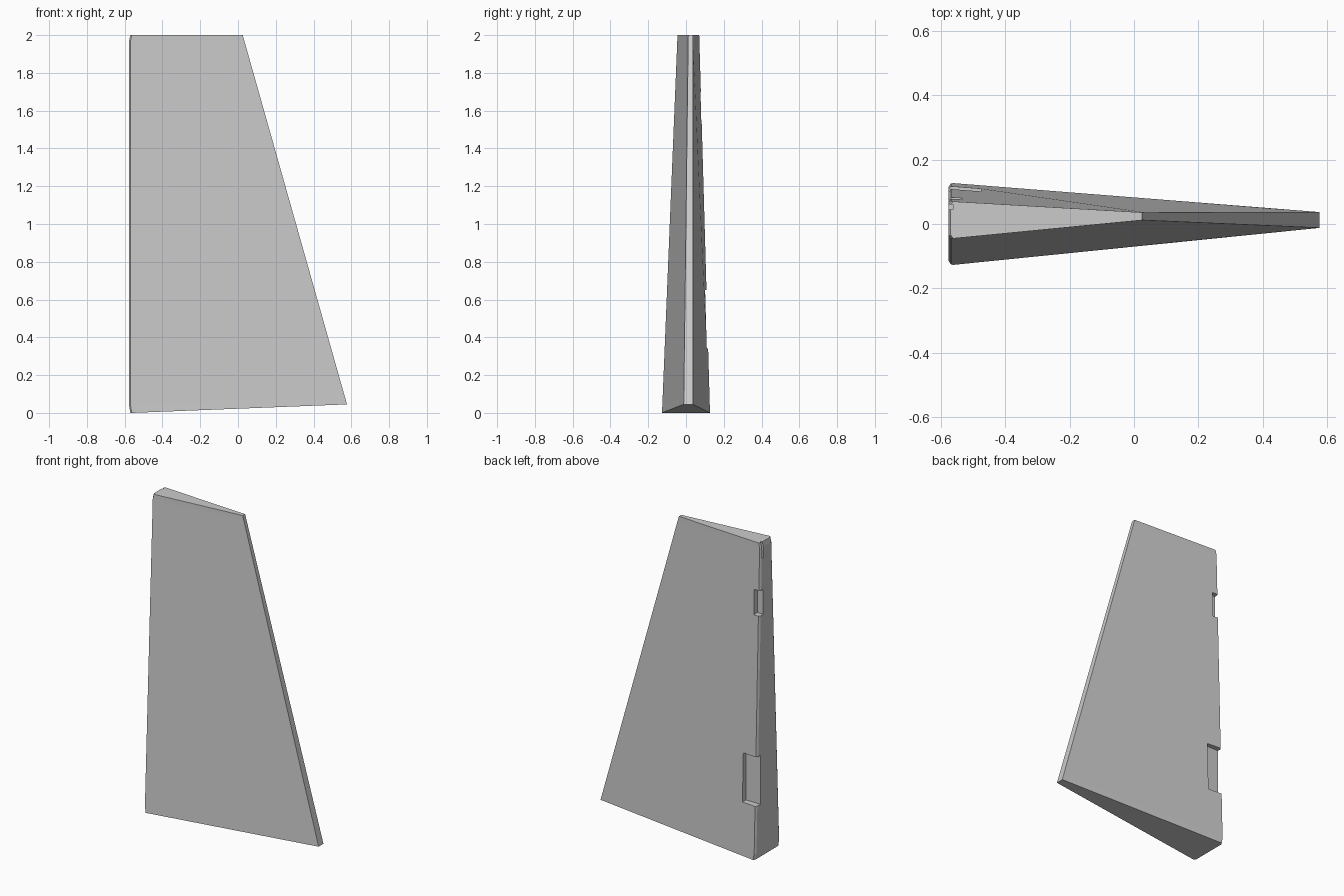
import bpy, bmesh
from mathutils import Vector

if "Cube" in bpy.data.objects:
    bpy.data.objects.remove(bpy.data.objects["Cube"], do_unlink=True)

grey = bpy.data.materials.new("plain grey")
colour = (0.6, 0.6, 0.6, 1)
grey.diffuse_color = colour
grey.use_nodes = True
grey.node_tree.nodes["Principled BSDF"].inputs["Base Color"].default_value = colour


def make_object(name, bm):
    bmesh.ops.recalc_face_normals(bm, faces=bm.faces)
    mesh = bpy.data.meshes.new(name)
    bm.to_mesh(mesh)
    bm.free()
    mesh.materials.append(grey)
    obj = bpy.data.objects.new(name, mesh)
    bpy.context.collection.objects.link(obj)
    return obj


def section(front, back, tail, tail_front, tail_back, z_lead, z_tail, nose=-0.578):
    """Wedge outline with softened corners along the thick edge."""
    c = 0.008
    return [Vector(p) for p in (
        (tail, tail_front, z_tail), (tail, tail_back, z_tail),
        (nose + c, back, z_lead), (nose, back - 1.5 * c, z_lead),
        (nose, front + 1.5 * c, z_lead), (nose + c, front, z_lead))]


# Tapered fin: loft from the slanted foot to the flat tip
bm = bmesh.new()
foot = section(-0.127, 0.127, 0.577, -0.012, 0.037, 0.0, 0.045, nose=-0.57)
tip = section(-0.045, 0.07, 0.025, 0.012, 0.036, 2.0, 2.0, nose=-0.57)
rings = [foot]
for t in (0.02, 0.985):
    ring = [a.lerp(b, t) for a, b in zip(foot, tip)]
    for p in ring[2:]:
        p.x -= 0.007
    rings.append(ring)
rings.append(tip)
loops = [[bm.verts.new(p) for p in ring] for ring in rings]
for low, high in zip(loops, loops[1:]):
    for i in range(len(low)):
        j = (i + 1) % len(low)
        bm.faces.new((low[i], low[j], high[j], high[i]))
bm.faces.new(loops[0])
bm.faces.new(loops[-1])
fin = make_object("fin", bm)

# Hinge recesses and tip slit along the thick back corner
cuts = {
    "lower_recess": ((-0.7, 0.075, 0.34), (-0.475, 0.3, 0.65)),
    "upper_recess": ((-0.7, 0.046, 1.54), (-0.535, 0.3, 1.7)),
    "tip_slit": ((-0.7, 0.045, 1.9), (-0.562, 0.06, 2.1)),
}
bpy.context.view_layer.objects.active = fin
for name, (lo, hi) in cuts.items():
    lo, hi = Vector(lo), Vector(hi)
    bm = bmesh.new()
    bmesh.ops.create_cube(bm, size=1)
    for v in bm.verts:
        v.co = (lo + hi) / 2 + v.co * (hi - lo)
    cutter = make_object(name, bm)
    cutter.hide_render = True
    mod = fin.modifiers.new(name, "BOOLEAN")
    mod.operation = "DIFFERENCE"
    mod.solver = "EXACT"
    mod.object = cutter
    bpy.ops.object.modifier_apply(modifier=name)
    bpy.data.objects.remove(cutter, do_unlink=True)
